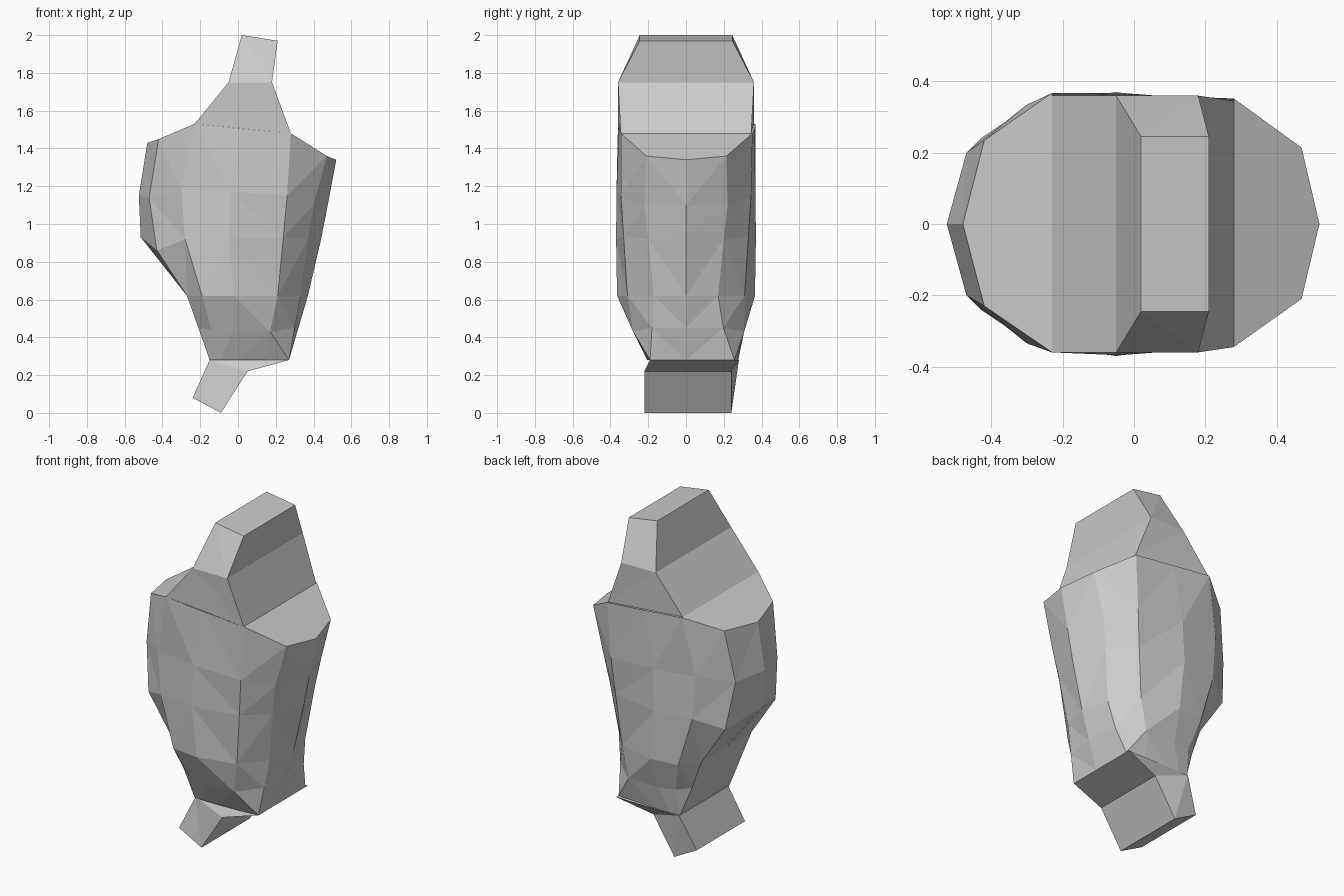
import bpy, bmesh

if "Cube" in bpy.data.objects:
    bpy.data.objects.remove(bpy.data.objects["Cube"])


def make(name, verts, faces):
    bm = bmesh.new()
    vs = [bm.verts.new(v) for v in verts]
    for f in faces:
        bm.faces.new([vs[i] for i in f])
    bmesh.ops.recalc_face_normals(bm, faces=bm.faces)
    # split warped quads so every facet stays flat
    warped = [f for f in bm.faces if len(f.verts) == 4]
    bmesh.ops.triangulate(bm, faces=warped)
    me = bpy.data.meshes.new(name)
    bm.to_mesh(me)
    bm.free()
    ob = bpy.data.objects.new(name, me)
    bpy.context.collection.objects.link(ob)
    return ob


def bridge(rings, n):
    return [(r * n + i, r * n + (i + 1) % n, (r + 1) * n + (i + 1) % n, (r + 1) * n + i)
            for r in range(rings - 1) for i in range(n)]


# Main chamber: front half of each ring, from left middle round to right middle
half_rings = [
    [(-.48, 0, 1.43), (-.42, .23, 1.45), (-.23, .36, 1.53), (.02, .355, 1.505),
     (.28, .345, 1.48), (.47, .21, 1.36), (.52, 0, 1.34)],
    [(-.525, 0, 1.15), (-.47, .2, 1.14), (-.30, .335, 1.18), (-.04, .368, 1.17),
     (.26, .345, 1.15), (.40, .22, 1.10), (.475, 0, 1.10)],
    [(-.515, 0, .93), (-.43, .24, .86), (-.28, .34, .92), (-.05, .37, .92),
     (.24, .33, .93), (.37, .20, .92), (.44, 0, .92)],
    [(-.27, 0, .62), (-.27, .24, .62), (-.19, .345, .62), (-.02, .365, .62),
     (.21, .31, .62), (.33, .17, .62), (.37, 0, .62)],
    [(-.21, 0, .45), (-.21, .22, .45), (-.14, .27, .44), (-.03, .28, .43),
     (.17, .28, .43), (.30, .18, .45), (.32, 0, .45)],
    [(-.15, 0, .28), (-.15, .20, .28), (-.09, .205, .28), (.0, .205, .28),
     (.14, .20, .28), (.27, .19, .28), (.27, 0, .28)],
]
back_scale = [1.02, 1, 1, 1, 1.1, 1.35]
verts = []
for half, k in zip(half_rings, back_scale):
    verts += [(x, -y, z) for x, y, z in half]
    verts += [(x, y * k, z) for x, y, z in half[-2:0:-1]]
# shoulders either side of the neck close the top
shoulders = [(0, 1, 2, 10, 11), (4, 5, 6, 7, 8)]
make("main_chamber", verts, bridge(len(half_rings), 12) + shoulders)

# Upper vessel: tapering block on top
neck = [(-.23, 1.53, .28, 1.48, .36, .345), (-.05, 1.75, .18, 1.75, .36, .36),
        (.02, 2.0, .21, 1.97, .245, .245)]
verts = []
for xl, zl, xr, zr, yl, yr in neck:
    verts += [(xl, -yl, zl), (xr, -yr, zr), (xr, yr, zr), (xl, yl, zl)]
make("upper_vessel", verts, bridge(3, 4) + [(8, 9, 10, 11)])

# Lower vessel: slanted profile running front to back
profile = [(-.15, .28), (.27, .28), (.05, .22), (-.09, 0), (-.24, .08)]
verts = []
for y, y_top in ((-.22, -.19), (.24, .28)):
    verts += [(x, y_top if z > .25 else y, z) for x, z in profile]
make("lower_vessel", verts,
     [(0, 1, 2), (0, 2, 3, 4), (5, 6, 7), (5, 7, 8, 9)] +
     [(i, i + 1, i + 6, i + 5) for i in (1, 2, 3)] + [(4, 0, 5, 9)])
